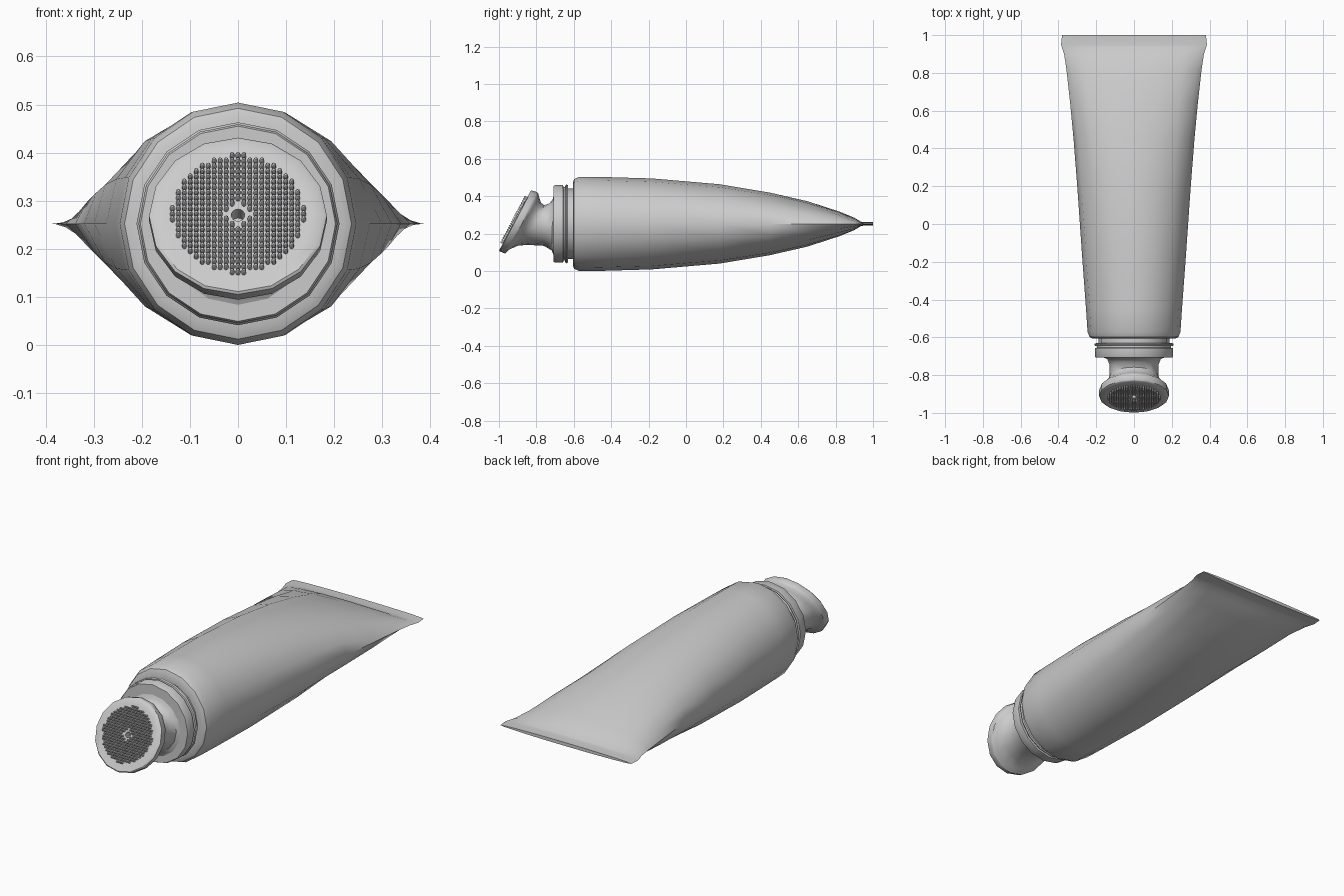
import bpy, bmesh, math
from mathutils import Vector, Matrix

if "Cube" in bpy.data.objects:
    bpy.data.objects.remove(bpy.data.objects["Cube"])

CZ = 0.252   # height of the tube axis


def loft(name, rings, sides=16, cap_start=True, cap_end=True, angle=40):
    """Skin elliptical rings; each is (bottom (y,z), top (y,z), half width)."""
    bm = bmesh.new()
    loops = []
    for (by, bz), (ty, tz), w in rings:
        mid = Vector((0, (by + ty) / 2, (bz + tz) / 2))
        up = Vector((0, (ty - by) / 2, (tz - bz) / 2))
        loops.append([bm.verts.new(mid + up * math.cos(a) + Vector((w * math.sin(a), 0, 0)))
                      for a in (2 * math.pi * i / sides for i in range(sides))])
    for a, b in zip(loops, loops[1:]):
        for i in range(sides):
            j = (i + 1) % sides
            bm.faces.new((a[i], a[j], b[j], b[i]))
    if cap_start:
        bm.faces.new(loops[0])
    if cap_end:
        bm.faces.new(loops[-1])
    return finish(name, bm, angle)


def finish(name, bm, angle):
    bmesh.ops.recalc_face_normals(bm, faces=bm.faces)
    me = bpy.data.meshes.new(name)
    bm.to_mesh(me)
    bm.free()
    ob = bpy.data.objects.new(name, me)
    bpy.context.collection.objects.link(ob)
    bpy.ops.object.select_all(action='DESELECT')
    ob.select_set(True)
    bpy.context.view_layer.objects.active = ob
    bpy.ops.object.shade_smooth_by_angle(angle=math.radians(angle))
    return ob


def upright(y, w, h):
    return ((y, CZ - h), (y, CZ + h), w)


# squeezed tube: round shoulder flattening into a wide crimped end
loft("tube_body", [upright(*s) for s in (
    (-0.605, 0.19, 0.19), (-0.605, 0.222, 0.222), (-0.598, 0.236, 0.24),
    (-0.57, 0.246, 0.252), (-0.45, 0.254, 0.251), (-0.18, 0.274, 0.243),
    (0.18, 0.299, 0.212), (0.45, 0.32, 0.167), (0.65, 0.339, 0.121),
    (0.82, 0.358, 0.066), (0.90, 0.370, 0.033), (0.935, 0.382, 0.012),
    (0.95, 0.386, 0.009), (1.0, 0.381, 0.009))])

# stepped collar between tube and head
loft("collar", [upright(y, r, r) for y, r in (
    (-0.60, 0.188), (-0.63, 0.188), (-0.632, 0.207), (-0.638, 0.211),
    (-0.645, 0.207), (-0.647, 0.196), (-0.655, 0.196), (-0.657, 0.207),
    (-0.70, 0.207), (-0.708, 0.203), (-0.708, 0.16))])

# waisted neck flaring into the tilted applicator disc with a nozzle hole
N = Vector((0, -0.885, 0.463)).normalized()
V = Vector((0, 0.463, 0.885)).normalized()
FACE = Vector((0, -0.914, 0.27))


def on_face(r, depth=0.0):
    b, t = FACE - V * r - N * depth, FACE + V * r - N * depth
    return ((b.y, b.z), (t.y, t.z), r)


loft("applicator_head", [
    ((-0.703, 0.070), (-0.703, 0.425), 0.170),
    ((-0.718, 0.110), (-0.712, 0.385), 0.142),
    ((-0.760, 0.135), (-0.730, 0.362), 0.130),
    ((-0.850, 0.140), (-0.758, 0.352), 0.130),
    ((-0.900, 0.135), (-0.775, 0.365), 0.142),
    ((-0.945, 0.115), (-0.785, 0.395), 0.165),
    ((-0.962, 0.097), (-0.790, 0.415), 0.183),
    ((-0.968, 0.094), (-0.797, 0.422), 0.185),
    ((-0.997, 0.105), (-0.825, 0.431), 0.185),
    ((-0.999, 0.111), (-0.830, 0.429), 0.179),
    on_face(0.15), on_face(0.014), on_face(0.014, 0.04)])

# round field of short bristles around the nozzle hole
bm = bmesh.new()
STEP = 0.0124
rot = Matrix((Vector((1, 0, 0)), V, N)).transposed().to_4x4()
if rot.determinant() < 0:
    rot = rot @ Matrix.Scale(-1, 4, (1, 0, 0))
for i in range(-11, 12):
    for j in range(-11, 12):
        d = math.hypot(i, j) * STEP
        if 0.026 < d < 0.138:
            p = FACE + Vector((i * STEP, 0, 0)) + V * j * STEP
            for r1, r2, lo, hi in ((0.0047, 0.0047, -0.004, 0.013),
                                   (0.0047, 0.0025, 0.013, 0.016)):
                bmesh.ops.create_cone(
                    bm, cap_ends=True, segments=8, radius1=r1, radius2=r2, depth=hi - lo,
                    matrix=Matrix.Translation(p + N * (lo + hi) / 2) @ rot)
bmesh.ops.remove_doubles(bm, verts=bm.verts, dist=1e-5)
inner = [f for f in bm.faces if len(f.verts) == 8
         and abs((f.calc_center_median() - FACE).dot(N) - 0.013) < 1e-4]
bmesh.ops.delete(bm, geom=inner, context='FACES_ONLY')
finish("bristles", bm, 50)
